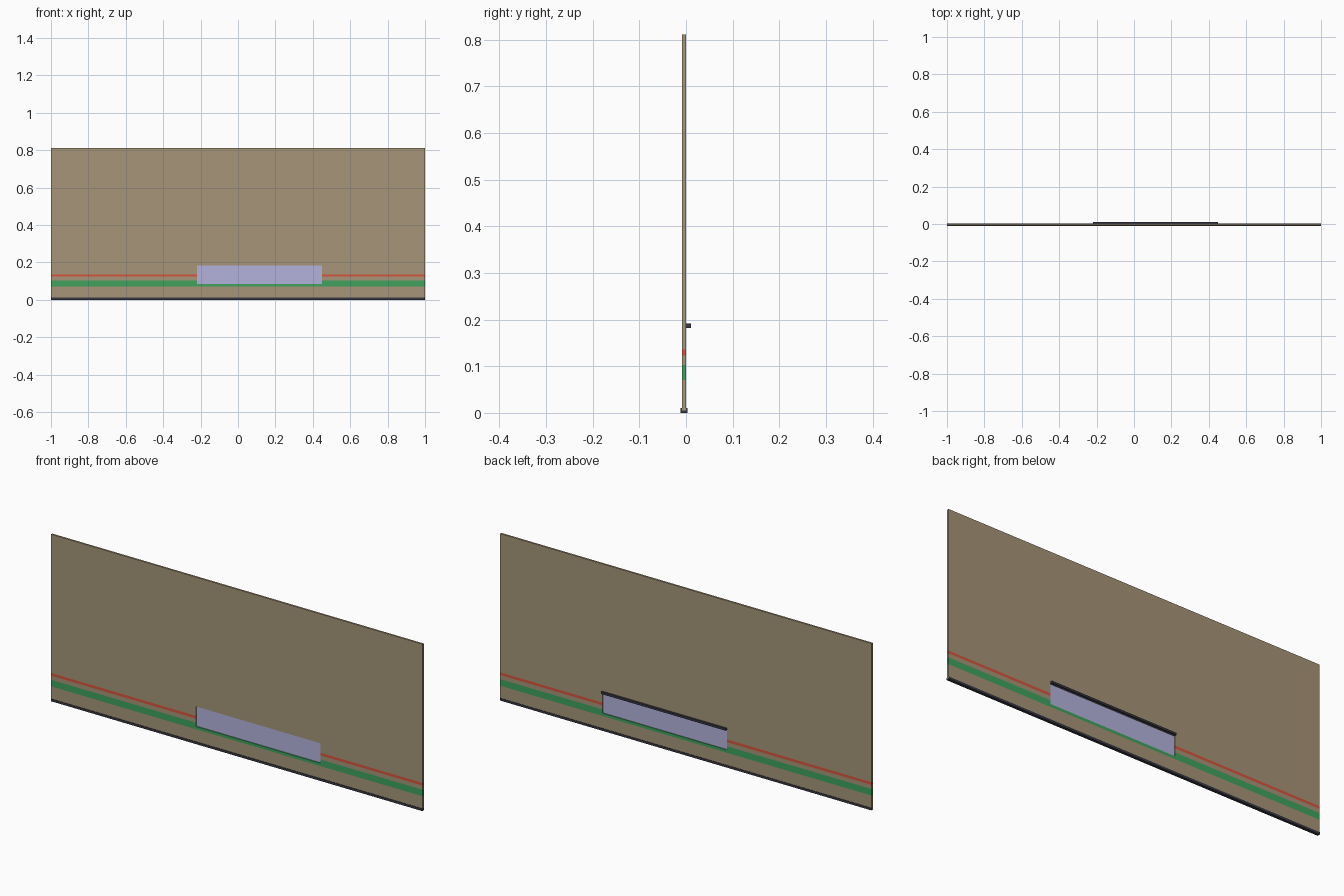
import bpy, bmesh

if "Cube" in bpy.data.objects:
    bpy.data.objects.remove(bpy.data.objects["Cube"])


def material(name, rgb):
    m = bpy.data.materials.new(name)
    m.diffuse_color = (*rgb, 1)
    m.use_nodes = True
    m.node_tree.nodes["Principled BSDF"].inputs["Base Color"].default_value = m.diffuse_color
    return m


TAN = material("tan", (0.38, 0.30, 0.19))
GREEN = material("green", (0.05, 0.36, 0.11))
RED = material("red", (0.68, 0.09, 0.045))
DARK = material("dark", (0.04, 0.04, 0.055))
GLASS = material("glass", (0.46, 0.45, 0.72))

# Window opening limits
WX0, WX1, WZ0, WZ1 = -0.22, 0.45, 0.085, 0.182


def finish(name, bm, mats):
    bmesh.ops.recalc_face_normals(bm, faces=bm.faces)
    mesh = bpy.data.meshes.new(name)
    bm.to_mesh(mesh)
    bm.free()
    for m in mats:
        mesh.materials.append(m)
    ob = bpy.data.objects.new(name, mesh)
    bpy.context.collection.objects.link(ob)
    return ob


def box(name, x, y, z, mat):
    bm = bmesh.new()
    bmesh.ops.create_cube(bm, size=1)
    for v in bm.verts:
        for i, (a, b) in enumerate((x, y, z)):
            v.co[i] = b if v.co[i] > 0 else a
    return finish(name, bm, [mat])


# Wall panel: a cell grid with the window cells left out, then thickened
xs = [-1, WX0, WX1, 1]
zs = [0.005, 0.071, WZ0, 0.103, 0.123, 0.136, WZ1, 0.811]
row_mat = [0, 1, 1, 0, 2, 0, 0]
bm = bmesh.new()
grid = [[bm.verts.new((x, -0.009, z)) for x in xs] for z in zs]
for r, slot in enumerate(row_mat):
    for c in range(3):
        if c == 1 and zs[r] >= WZ0 and zs[r + 1] <= WZ1:
            continue
        f = bm.faces.new((grid[r][c], grid[r][c + 1],
                          grid[r + 1][c + 1], grid[r + 1][c]))
        f.material_index = slot
ext = bmesh.ops.extrude_face_region(bm, geom=bm.faces[:], use_keep_orig=True)
for v in ext["geom"]:
    if isinstance(v, bmesh.types.BMVert):
        v.co.y = 0.0005
# Side faces take the stripe colour of their height
bm.normal_update()
for f in bm.faces:
    if abs(f.normal.y) < 0.5:
        z = f.calc_center_median().z
        f.material_index = next((row_mat[r] for r in range(7)
                                 if zs[r] < z < zs[r + 1]), 0)
finish("wall_panel", bm, [TAN, GREEN, RED])

# Glass recessed in the opening, ledge behind it, and base rail
box("window_glass", (WX0, WX1), (-0.005, -0.0035), (WZ0, WZ1), GLASS)
box("window_top_ledge", (WX0, WX1), (0.0005, 0.0105), (WZ1, 0.192), DARK)
box("base_rail", (-1, 1), (-0.0115, 0.0027), (0, 0.011), DARK)
